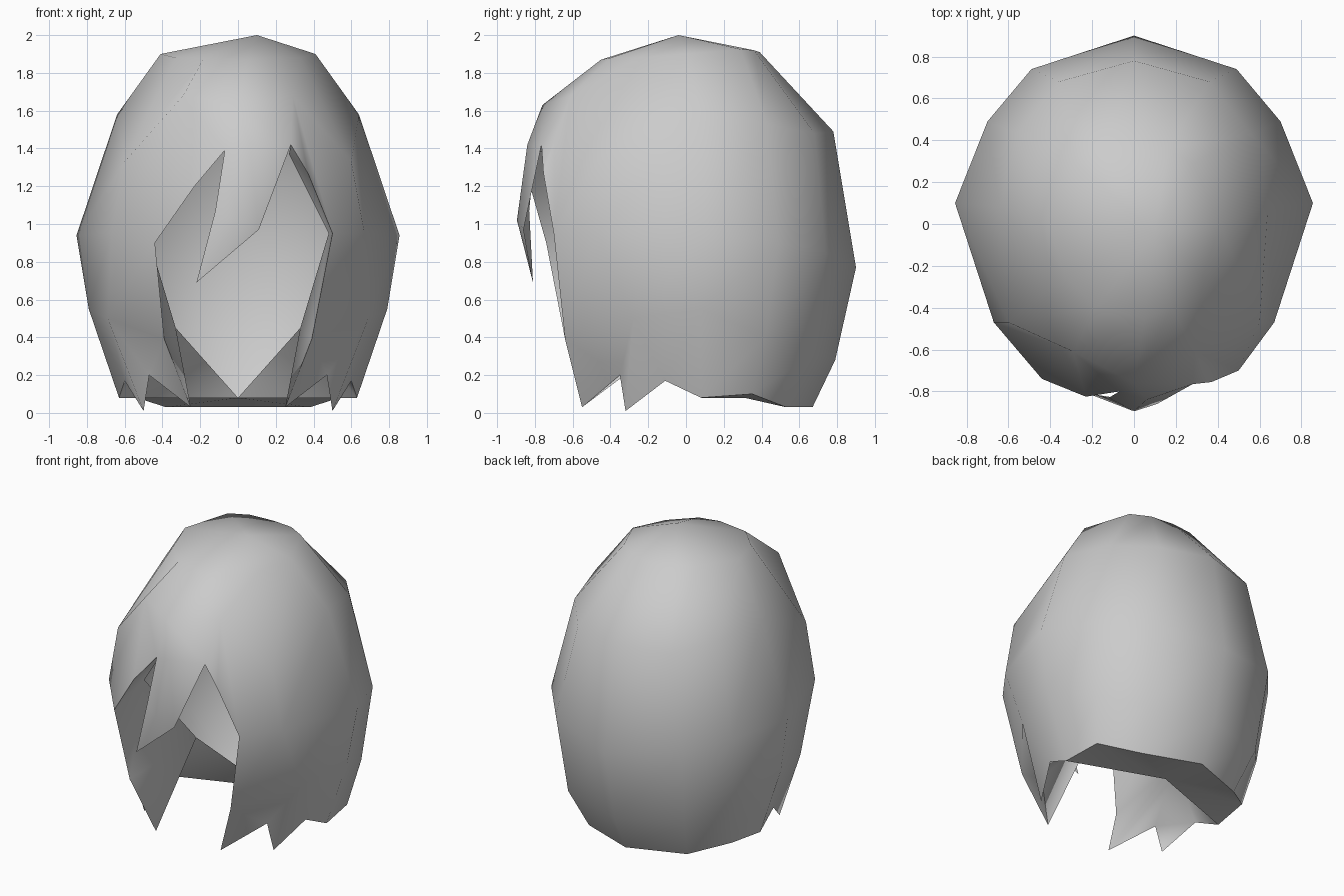
import bpy, bmesh

if "Cube" in bpy.data.objects:
    bpy.data.objects.remove(bpy.data.objects["Cube"], do_unlink=True)

grey = bpy.data.materials.new("soft_grey")
grey.diffuse_color = (0.6, 0.6, 0.6, 1)
grey.use_nodes = True
grey.node_tree.nodes["Principled BSDF"].inputs["Base Color"].default_value = (0.6, 0.6, 0.6, 1)


def flip(p):
    return (-p[0], p[1], p[2])


def mirror(face):
    return [flip(p) for p in reversed(face)]


def build(name, faces, inward=False):
    """Weld faces given by corner points into one smooth sheet."""
    bm = bmesh.new()
    for face in faces:
        bm.faces.new([bm.verts.new(p) for p in face])
    bmesh.ops.remove_doubles(bm, verts=bm.verts, dist=0.002)
    bmesh.ops.recalc_face_normals(bm, faces=bm.faces)
    if inward:
        bmesh.ops.reverse_faces(bm, faces=bm.faces)
    for f in bm.faces:
        f.smooth = True
    mesh = bpy.data.meshes.new(name)
    bm.to_mesh(mesh)
    bm.free()
    mesh.materials.append(grey)
    obj = bpy.data.objects.new(name, mesh)
    bpy.context.collection.objects.link(obj)
    return obj


# Half rings of the outer shell, from back centre round to the fringe
crown = [(0, .39, 1.91), (.16, .36, 1.92), (.28, .29, 1.925), (.41, 0, 1.9), (.33, -.25, 1.88), (.18, -.4, 1.88)]
upper = [(0, .78, 1.49), (.36, .68, 1.48), (.56, .43, 1.53), (.64, .08, 1.58), (.6, -.47, 1.33), (.29, -.61, 1.68)]
widest = [(0, .9, .77), (.49, .74, .85), (.7, .49, .9), (.855, .1, .94), (.67, -.47, .95), (.5, -.7, .95)]
lower = [(0, .79, .28), (.45, .66, .3), (.66, .42, .4), (.79, .08, .55), (.69, -.28, .5), (.39, -.64, .39)]
hem = [(0, .67, .03), (.38, .53, .03), (.6, .35, .1), (.63, .08, .08)]
pole = (.1, -.04, 2.0)
notch_a, tip_a = (.6, -.11, .17), (.5, -.32, .01)
notch_b, tip_b = (.47, -.35, .2), (.25, -.55, .03)

half = []
for a, b in ((crown, upper), (upper, widest), (widest, lower), (lower, hem)):
    for i in range(len(b) - 1):
        half.append([a[i], a[i + 1], b[i + 1], b[i]])
# Jagged side locks
half += [[lower[3], notch_a, hem[3]], [lower[3], lower[4], notch_a],
         [lower[4], tip_a, notch_a], [lower[4], notch_b, tip_a],
         [lower[4], lower[5], notch_b], [lower[5], tip_b, notch_b]]
# Crown cap and upper fringe
front_crown, front_upper = (.05, -.45, 1.87), (0, -.76, 1.63)
outer = half + [mirror(f) for f in half]
outer += [[crown[5], front_crown, front_upper, upper[5]],
          [front_crown, flip(crown[5]), flip(upper[5]), front_upper]]
for cap in (crown + [front_crown], [flip(p) for p in crown] + [front_crown]):
    for a, b in zip(cap, cap[1:]):
        outer.append([pole, b, a])

# Uneven fringe: left and right arches with a hanging forelock
arch_l, arch_r = (-.07, -.8, 1.39), (.28, -.765, 1.42)
mid_l, mid_r = (-.23, -.825, 1.2), (.37, -.755, 1.27)
brow, ridge = (.06, -.84, 1.42), (0, -.895, 1.02)
up_r, up_l = upper[5], flip(upper[5])
side_r, side_l = widest[5], (-.44, -.74, .9)
lock_l, lock_r, lock_tip = (-.12, -.83, 1.07), (.11, -.86, .97), (-.22, -.81, .69)
outer += [[up_r, side_r, mid_r], [up_r, mid_r, arch_r], [front_upper, up_r, arch_r],
          [front_upper, arch_r, brow], [front_upper, brow, arch_l],
          [up_l, front_upper, arch_l], [up_l, arch_l, mid_l], [up_l, mid_l, side_l],
          [arch_l, brow, ridge, lock_l], [brow, arch_r, lock_r, ridge],
          [lock_l, ridge, lock_tip], [ridge, lock_r, lock_tip]]
outer = [[side_l if p == flip(side_r) else p for p in f] for f in outer]
build("hair_shell", outer)

# Inner flange turned in from the hem, the side locks and the arches
nape, jaw, cheek = (0, .31, .08), (.33, .01, .45), (.48, -.35, .95)
flange = [[nape, hem[3], jaw], [jaw, hem[3], notch_a], [jaw, notch_a, notch_b],
          [notch_a, tip_a, notch_b], [jaw, notch_b, tip_b],
          [jaw, tip_b, lower[5]], [jaw, lower[5], cheek]]
flange += [mirror(f) for f in flange]
for side, mid, arch, inner, low, peak in (
        (side_r, mid_r, arch_r, cheek, lower[5], (.27, -.68, 1.37)),
        (side_l, mid_l, arch_l, flip(cheek), flip(lower[5]), (-.1, -.7, 1.37))):
    flange += [[inner, low, side], [inner, side, mid], [inner, mid, peak], [peak, mid, arch]]
build("inner_flange", flange, inward=True)

# Underside of the back hem, facing down
under = [[nape, hem[3], hem[2]], [nape, hem[2], hem[1]], [nape, hem[1], hem[0]]]
hem_obj = build("hem_underside", under + [mirror(f) for f in under])
if sum(p.normal.z for p in hem_obj.data.polygons) > 0:
    hem_obj.data.flip_normals()
